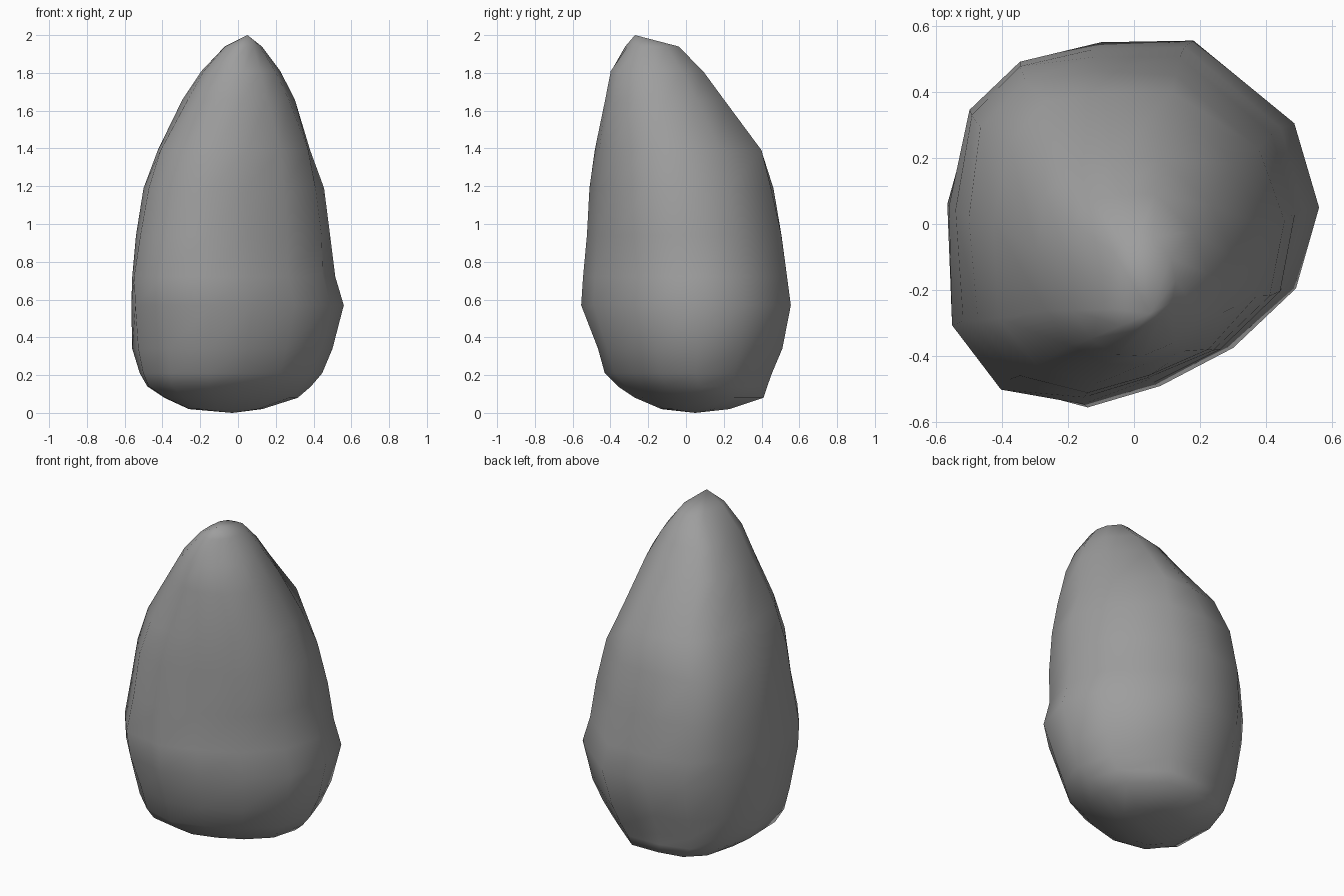
import bpy, bmesh
from mathutils import Vector

if "Cube" in bpy.data.objects:
    bpy.data.objects.remove(bpy.data.objects["Cube"], do_unlink=True)

# Uneven footprint at the widest part of the boulder
footprint = [(.56, .05), (.485, .305), (.18, .555), (-.1, .55), (-.34, .51),
             (-.5, .36), (-.565, .06), (-.555, -.31), (-.4, -.51),
             (-.14, -.555), (.08, -.49), (.3, -.375), (.49, -.195)]

# Bounds of each layer: height, left, right, front, back
layers = [(.02, -.26, .13, -.13, .23), (.08, -.39, .32, -.27, .41),
          (.14, -.48, .39, -.36, .43), (.21, -.52, .45, -.43, .455),
          (.34, -.56, .505, -.475, .51), (.57, -.565, .565, -.555, .555),
          (.72, -.56, .52, -.545, .535), (.94, -.54, .49, -.53, .505),
          (1.19, -.5, .45, -.52, .45), (1.39, -.425, .395, -.485, .4),
          (1.66, -.31, .275, -.445, .2), (1.81, -.21, .205, -.41, .09),
          (1.94, -.07, .125, -.32, -.04)]

# Bulges and dents: centre, radius, outward amount
lumps = [((-.27, -.38, 1.68), .35, -.06), ((-.4, -.42, 1.1), .35, -.03),
         ((-.42, -.42, .38), .3, -.05), ((.2, -.33, 1.6), .4, .05),
         ((.38, -.3, 1.1), .4, .03), ((-.32, .38, 1.15), .35, .03),
         ((-.36, .38, .36), .32, -.05), ((-.25, .2, 1.5), .25, -.02),
         ((.33, .18, 1.38), .22, -.04)]


def sculpt(point):
    result = point.copy()
    outward = Vector((point.x, point.y, 0)).normalized()
    for centre, radius, amount in lumps:
        distance = (point - Vector(centre)).length / radius
        result += outward * amount * max(0, 1 - distance ** 2)
    return result


bm = bmesh.new()
rings = []
for z, left, right, front, back in layers:
    ring = []
    for x, y in footprint:
        px = (left + right) / 2 + x / .565 * (right - left) / 2
        py = (front + back) / 2 + y / .555 * (back - front) / 2
        ring.append(bm.verts.new(sculpt(Vector((px, py, z)))))
    rings.append(ring)

# Wall between layers
count = len(footprint)
for lower, upper in zip(rings, rings[1:]):
    for i in range(count):
        j = (i + 1) % count
        bm.faces.new((lower[i], lower[j], upper[j], upper[i]))

# Pointed peak and shallow underside
peak = bm.verts.new((.05, -.27, 2))
base = bm.verts.new((-.03, .05, 0))
for i in range(count):
    j = (i + 1) % count
    bm.faces.new((rings[-1][i], rings[-1][j], peak))
    bm.faces.new((rings[0][j], rings[0][i], base))
bmesh.ops.recalc_face_normals(bm, faces=bm.faces)

mesh = bpy.data.meshes.new("boulder")
bm.to_mesh(mesh)
bm.free()
boulder = bpy.data.objects.new("boulder", mesh)
bpy.context.collection.objects.link(boulder)
mesh.shade_smooth()

# Plain grey stone
stone = bpy.data.materials.new("grey stone")
stone.use_nodes = True
colour = (.34, .34, .34, 1)
stone.diffuse_color = colour
stone.node_tree.nodes["Principled BSDF"].inputs["Base Color"].default_value = colour
mesh.materials.append(stone)
